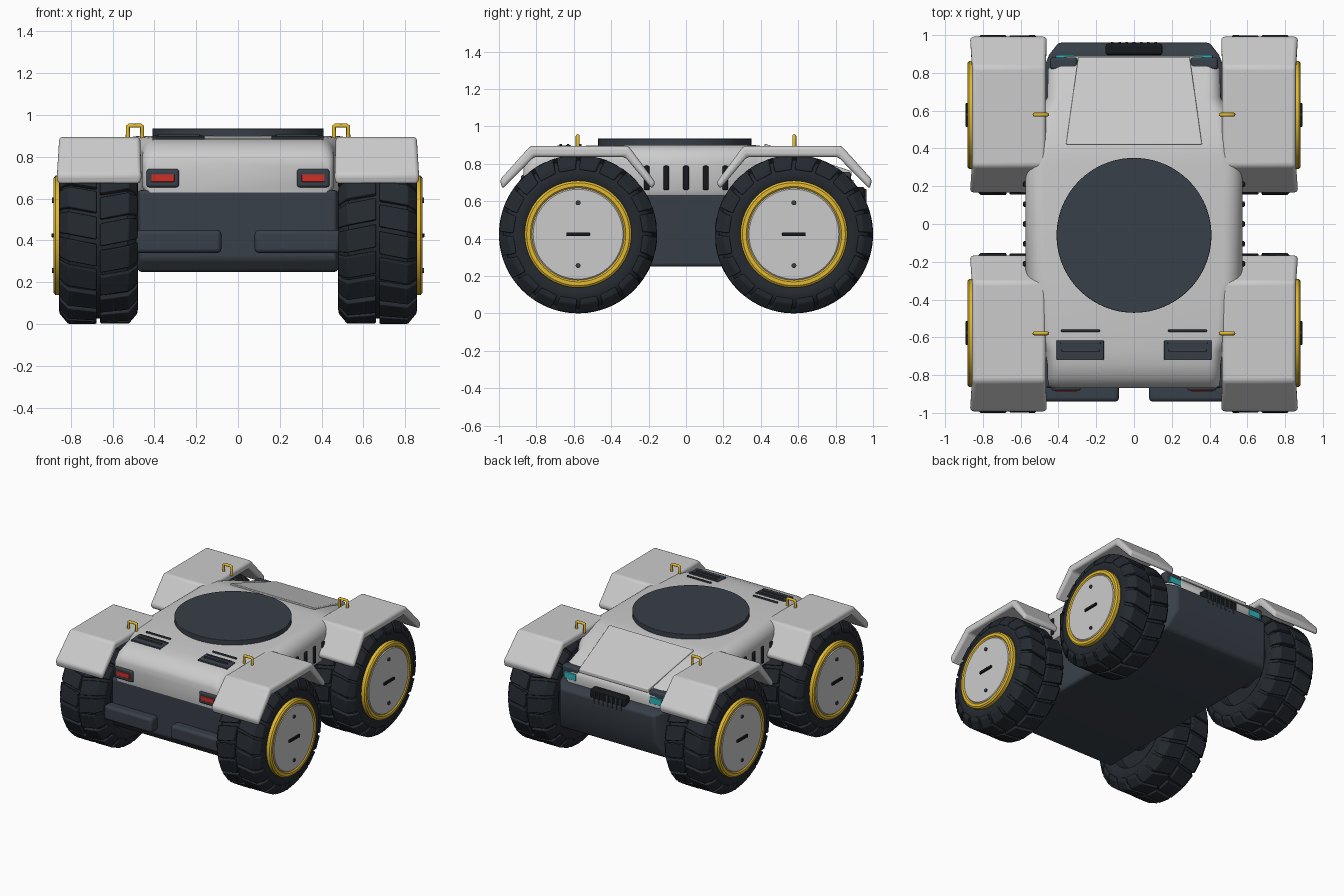
import bpy, bmesh
from math import sin, cos, pi, radians
from mathutils import Matrix

if "Cube" in bpy.data.objects:
    bpy.data.objects.remove(bpy.data.objects["Cube"])


def mat(name, *rgb):
    m = bpy.data.materials.new(name)
    m.diffuse_color = (*rgb, 1)
    m.use_nodes = True
    m.node_tree.nodes["Principled BSDF"].inputs["Base Color"].default_value = m.diffuse_color
    return m


SLATE = mat("slate", .04, .05, .065)
RUBBER = mat("rubber", .018, .023, .03)
BLACK = mat("black", .008, .01, .012)
YELLOW = mat("yellow", .75, .48, .03)
RED = mat("red", .6, .03, .02)
TEAL = mat("teal", .03, .45, .5)


def finish(name, bm, m=None, bevel=0, angle=35):
    bmesh.ops.recalc_face_normals(bm, faces=bm.faces)
    me = bpy.data.meshes.new(name)
    bm.to_mesh(me)
    bm.free()
    o = bpy.data.objects.new(name, me)
    bpy.context.collection.objects.link(o)
    if m:
        me.materials.append(m)
    if bevel:
        b = o.modifiers.new("bevel", 'BEVEL')
        b.width, b.segments, b.limit_method = bevel, 3, 'ANGLE'
    bpy.ops.object.select_all(action='DESELECT')
    o.select_set(True)
    bpy.context.view_layer.objects.active = o
    bpy.ops.object.shade_smooth_by_angle(angle=radians(angle))
    return o


def loft(bm, rings, closed=False):
    """Skin a list of equal-length closed rings; cap the ends unless closed."""
    vs = [[bm.verts.new(p) for p in r] for r in rings]
    n = len(vs[0])
    pairs = list(zip(vs, vs[1:])) + ([(vs[-1], vs[0])] if closed else [])
    for a, b in pairs:
        for i in range(n):
            bm.faces.new((a[i], a[(i + 1) % n], b[(i + 1) % n], b[i]))
    if not closed:
        bm.faces.new(vs[0])
        bm.faces.new(vs[-1])


def box(name, c, s, m=None, bevel=.008, tilt=0):
    bm = bmesh.new()
    bmesh.ops.create_cube(bm, size=1, matrix=Matrix.Translation(c)
                          @ Matrix.Rotation(tilt, 4, 'X') @ Matrix.Diagonal((*s, 1)))
    return finish(name, bm, m, bevel)


def lathe(name, profile, m, n=64, tread=False):
    """Revolve a closed (x, r) profile around the x axis."""
    bm = bmesh.new()
    loft(bm, [[(x, r * cos(2 * pi * i / n), r * sin(2 * pi * i / n)) for x, r in profile]
              for i in range(n)], True)
    return finish(name, bm, m)


# upper hull: rounded sections along y (y, half width, top z, corner radius)
secs = [(-.868, .435, .785, .05), (-.855, .452, .815, .06), (-.81, .46, .858, .07),
        (-.74, .46, .882, .07), (-.67, .47, .89, .07), (-.58, .52, .896, .08),
        (-.37, .53, .9, .08), (-.30, .575, .9, .1), (.30, .575, .9, .1),
        (.37, .53, .9, .08), (.43, .53, .893, .08), (.58, .51, .848, .08),
        (.67, .46, .82, .08), (.82, .455, .765, .07), (.87, .42, .738, .06), (.89, .39, .71, .05)]
rings = []
for y, w, z, r in secs:
    half = [(w - .015, .63), (w, .66)] + [(w - r + r * cos(a * pi / 12), z - r + r * sin(a * pi / 12)) for a in range(7)]
    rings.append([(x, y, h) for x, h in half] + [(-x, y, h) for x, h in reversed(half)])
bm = bmesh.new()
loft(bm, rings)
finish("upper_hull", bm, None, 0, 50)

# lower hull tub
bm = bmesh.new()
loft(bm, [[(-w, y, a), (w, y, a), (w, y, b), (-w, y, b)] for y, w, a, b in
          [(-.868, .47, .31, .64), (-.82, .48, .25, .64), (.82, .48, .25, .64),
           (.895, .45, .28, .64), (.96, .4, .42, .61)]])
finish("lower_hull", bm, SLATE, .015)

# rear hood panel
bm = bmesh.new()
loft(bm, [[(-w, y, z - .03), (w, y, z - .03), (w, y, z), (-w, y, z)]
          for y, w, z in [(.42, .36, .908), (.885, .295, .762)]])
finish("hood_panel", bm, None, .006)

# rear grille
box("grille_frame", (0, .925, .62), (.30, .06, .115), BLACK, .012)
for i in range(7):
    box("grille_bar", ((i - 3) * .038, .957, .62), (.014, .014, .09), SLATE, .003)

# turntable disc
bm = bmesh.new()
bmesh.ops.create_cone(bm, cap_ends=True, segments=96, radius1=.41, radius2=.41, depth=.05,
                      matrix=Matrix.Translation((0, -.06, .911)))
finish("turntable_disc", bm, SLATE, .004)

for s in (-1, 1):
    # front bumpers, front lights, rear lights
    box("front_bumper", (s * .285, -.895, .395), (.41, .09, .11), SLATE, .02)
    box("front_light_frame", (s * .36, -.865, .698), (.155, .035, .088), SLATE, .012)
    box("front_light", (s * .36, -.88, .698), (.11, .016, .036), RED, .003)
    box("rear_light_frame", (s * .372, .85, .712), (.145, .065, .09), SLATE, .015)
    box("rear_light", (s * .365, .883, .69), (.1, .025, .05), TEAL, .004)
    # roof vents
    box("roof_vent", (s * .285, -.668, .889), (.25, .105, .018), SLATE, .005, .06)
    for y, w in ((-.63, .21), (-.67, .2), (-.565, .205)):
        box("vent_slat", (s * .283, y, .9), (w, .012, .014), SLATE, .003)
    # side louvres
    for i in range(-2, 3):
        box("side_louvre", (s * .573, i * .105, .725), (.028, .03, .13), BLACK, .008)

# wheel meshes, built once around the x axis (outer side = +x)
tyre = lathe("tyre", [(-.10, .05), (-.10, .25), (-.17, .265), (-.185, .29), (-.188, .34), (-.165, .38),
                      (-.14, .398), (.14, .398), (.165, .38), (.188, .34), (.185, .30),
                      (.17, .265), (.12, .25), (.12, .05)], RUBBER)
bm = bmesh.new()
N = 20
for side in (-1, 1):
    for i in range(N):
        a0 = 2 * pi * (i + (.25 if side > 0 else 0)) / N
        blk = []
        for d in (-.13, .13):
            ring = []
            for x, r in ((.008, .385), (.008, .424), (.145, .424), (.186, .375), (.19, .345), (.15, .345)):
                a = a0 + d + .09 * x / .19
                ring.append((side * x, r * cos(a), r * sin(a)))
            blk.append(ring)
        loft(bm, blk)
tread = finish("tyre_tread", bm, RUBBER, .006, 30)
rim = lathe("rim_ring", [(.15, .245), (.205, .245), (.214, .255), (.214, .275), (.205, .286), (.15, .286)], YELLOW)
hub = lathe("hub_cover", [(.10, .001), (.212, .001), (.212, .24), (.205, .248), (.10, .248)], None)
axle = lathe("axle", [(-.22, .001), (-.22, .11), (-.08, .11), (-.08, .001)], SLATE, 32)
slot = box("hub_slot", (.214, 0, 0), (.02, .125, .02), BLACK, .003)
bm = bmesh.new()
for z in (-.168, .168):
    bmesh.ops.create_cone(bm, cap_ends=True, segments=16, radius1=.013, radius2=.013, depth=.02,
                          matrix=Matrix.Translation((.211, 0, z)) @ Matrix.Rotation(pi / 2, 4, 'Y'))
bolts = finish("hub_bolts", bm, SLATE)
first = True
for sx in (-1, 1):
    for sy in (-1, 1):
        for part in (tyre, tread, rim, hub, axle, slot, bolts):
            o = part if first else part.copy()
            if not first:
                bpy.context.collection.objects.link(o)
            o.location = (sx * .668, sy * .577, .424)
            o.rotation_euler = (0, 0, 0 if sx > 0 else pi)
        first = False

# fenders: folded shell profile (offset from wheel y, z), extruded across the wheel
prof = [(-.415, .70), (-.27, .896), (.255, .896), (.418, .715), (.405, .665),
        (.235, .838), (-.25, .838), (-.395, .665)]
for sx in (-1, 1):
    for sy in (-1, 1):
        bm = bmesh.new()
        loft(bm, [[(sx * (x + k * (.9 - z)), sy * (.577 + y), z) for y, z in prof]
                  for x, k in ((.468, -.03), (.855, .06))])
        finish("fender", bm, None, .018)
        # grab handle
        cu = bpy.data.curves.new("grab_handle", 'CURVE')
        cu.dimensions, cu.bevel_depth, cu.bevel_resolution = '3D', .0105, 2
        sp = cu.splines.new('POLY')
        pts = [(.459, .88), (.459, .943), (.466, .949), (.52, .949), (.527, .943), (.527, .88)]
        sp.points.add(len(pts) - 1)
        for p, (x, z) in zip(sp.points, pts):
            p.co = (sx * x, sy * .579, z, 1)
        cu.materials.append(YELLOW)
        o = bpy.data.objects.new("grab_handle", cu)
        bpy.context.collection.objects.link(o)
        bpy.ops.object.select_all(action='DESELECT')
        o.select_set(True)
        bpy.context.view_layer.objects.active = o
        bpy.ops.object.convert(target='MESH')
